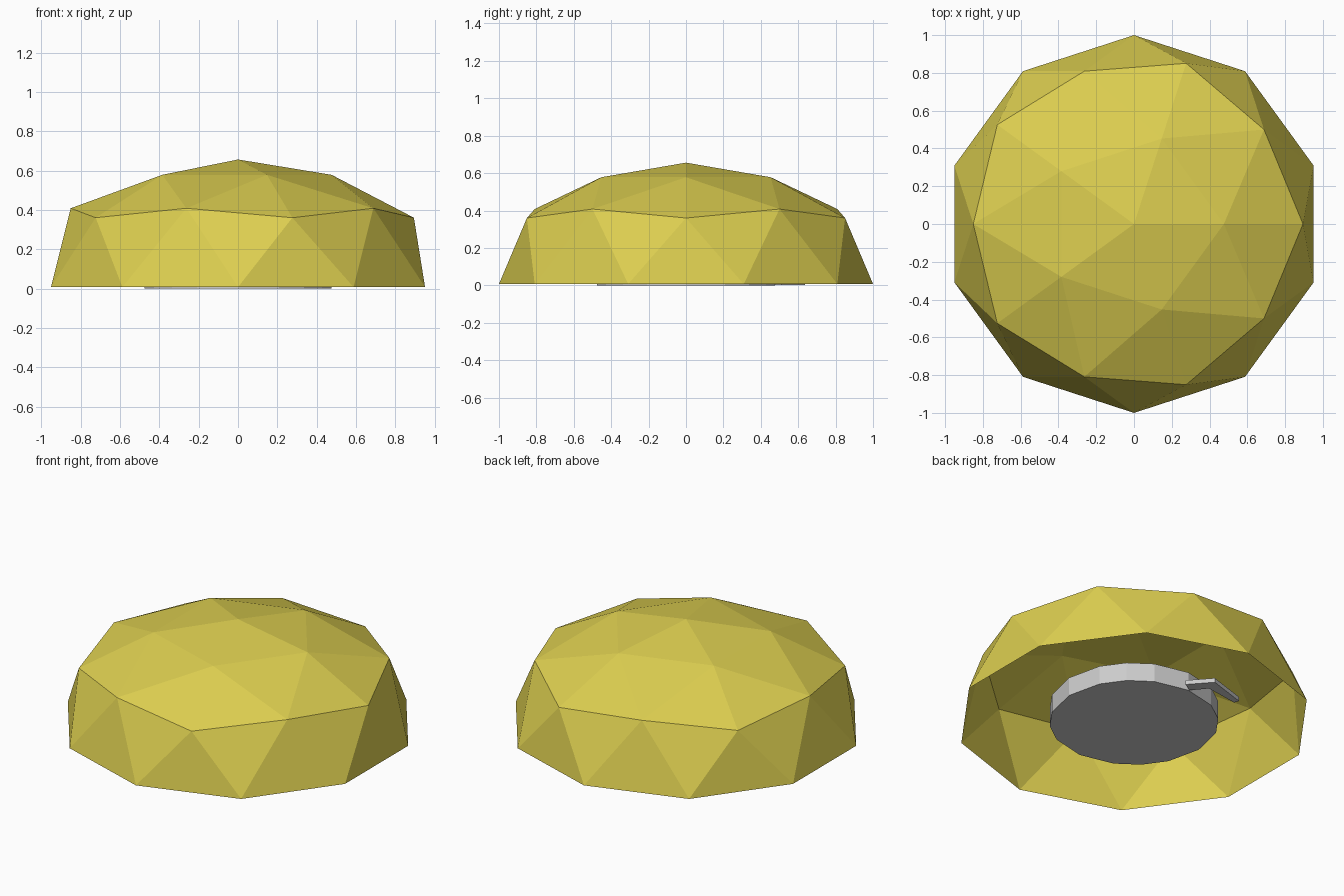
import bpy, bmesh, math

if "Cube" in bpy.data.objects:
    bpy.data.objects.remove(bpy.data.objects["Cube"])

def make_object(name, bm):
    bmesh.ops.recalc_face_normals(bm, faces=bm.faces)
    mesh = bpy.data.meshes.new(name)
    bm.to_mesh(mesh)
    bm.free()
    obj = bpy.data.objects.new(name, mesh)
    bpy.context.collection.objects.link(obj)
    return obj

def prism(name, outline, z0, z1):
    bm = bmesh.new()
    face = bm.faces.new([bm.verts.new((x, y, z0)) for x, y in outline])
    out = bmesh.ops.extrude_face_region(bm, geom=[face], use_keep_orig=True)
    for v in out["geom"]:
        if isinstance(v, bmesh.types.BMVert):
            v.co.z = z1
    return make_object(name, bm)

# Open faceted dome: upper half of an icosphere, flattened ring by ring
bm = bmesh.new()
bmesh.ops.create_icosphere(bm, subdivisions=2, radius=1)
bmesh.ops.delete(bm, geom=[v for v in bm.verts if v.co.z < -0.05], context='VERTS')
levels = [(0, 0.007), (0.447, 0.36), (0.526, 0.408), (0.851, 0.578), (1, 0.656)]
for v in bm.verts:
    level, z = min(levels, key=lambda p: abs(p[0] - v.co.z))
    if level == 0.851:
        v.co.x *= 0.905
        v.co.y *= 0.905
    v.co.z = z
# keep the shell's normals pointing outward
dome = make_object("dome_shell", bm)
mat = bpy.data.materials.new("yellow")
mat.diffuse_color = (0.80, 0.70, 0.08, 1)
mat.use_nodes = True
mat.node_tree.nodes["Principled BSDF"].inputs["Base Color"].default_value = mat.diffuse_color
mat.diffuse_color = (0.72, 0.62, 0.08, 1)
mat.use_nodes = True
mat.node_tree.nodes["Principled BSDF"].inputs["Base Color"].default_value = mat.diffuse_color
dome.data.materials.append(mat)

# Grey disc underneath, sixteen sides
angles = [math.radians(q + a) for q in (0, 90, 180, 270) for a in (0, 26, 45, 64)]
prism("base_disc", [(0.475 * math.cos(a), 0.475 * math.sin(a)) for a in angles], 0, 0.115)

# Bent clip at the back edge of the disc
prism("rear_clip", [(0.05, 0.51), (-0.06, 0.635), (-0.30, 0.56),
                    (-0.29, 0.53), (-0.08, 0.56), (-0.01, 0.475)], 0.003, 0.03)
